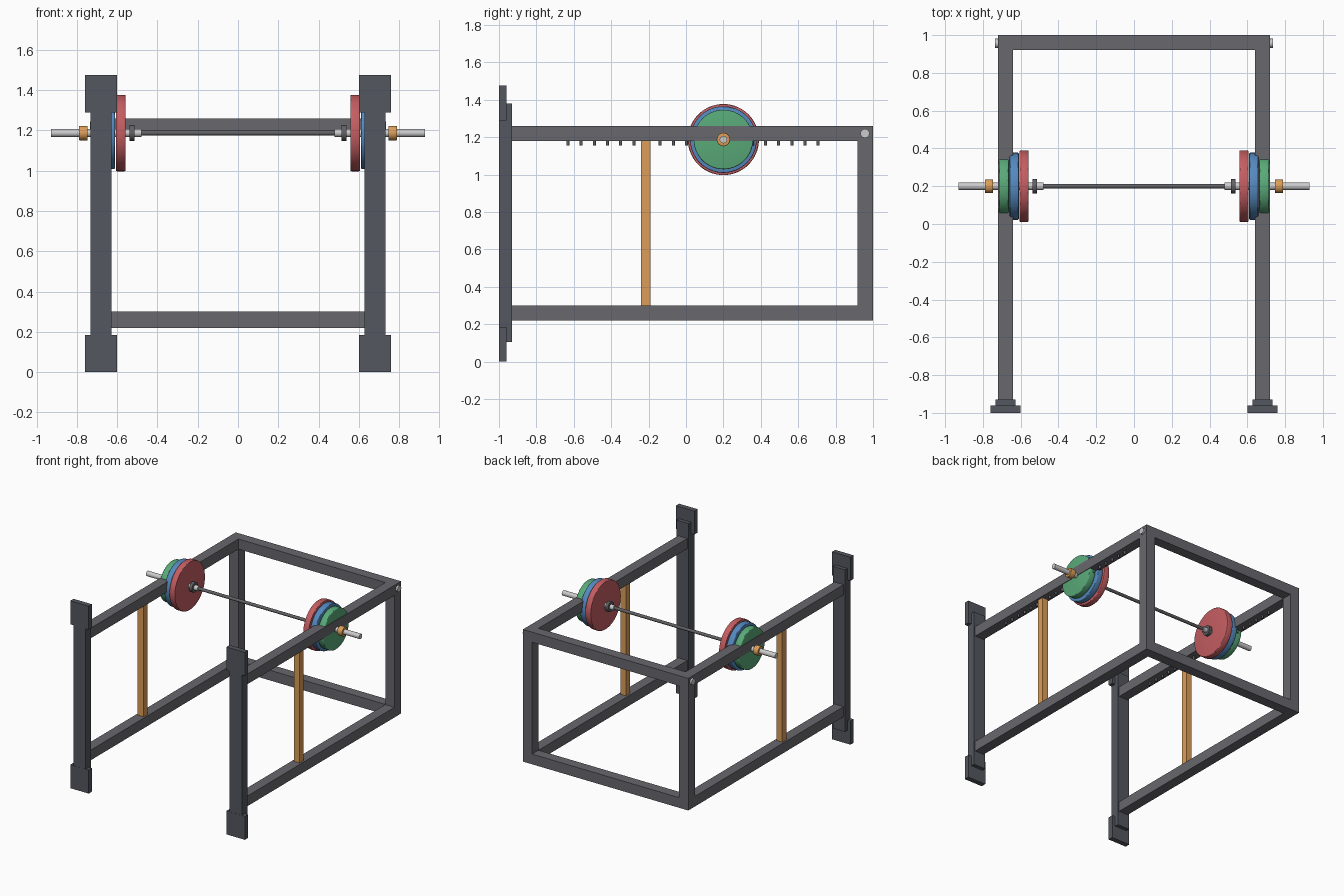
import bpy, bmesh
from math import pi
from mathutils import Matrix

if "Cube" in bpy.data.objects:
    bpy.data.objects.remove(bpy.data.objects["Cube"])


def mat(name, r, g, b):
    m = bpy.data.materials.new(name)
    m.diffuse_color = (r, g, b, 1)
    m.use_nodes = True
    m.node_tree.nodes["Principled BSDF"].inputs["Base Color"].default_value = m.diffuse_color
    return m


FRAME = mat("frame_grey", .14, .14, .155)
DARK = mat("dark_grey", .09, .095, .115)
STEEL = mat("steel", .55, .55, .56)
SHAFT = mat("shaft_grey", .12, .12, .13)
ORANGE = mat("orange", .72, .34, .1)
RED = mat("red", .55, .11, .12)
BLUE = mat("blue", .09, .25, .52)
GREEN = mat("green", .1, .4, .19)


def finish(name, bm, m):
    me = bpy.data.meshes.new(name)
    bmesh.ops.recalc_face_normals(bm, faces=bm.faces)
    bm.to_mesh(me)
    bm.free()
    ob = bpy.data.objects.new(name, me)
    bpy.context.collection.objects.link(ob)
    me.materials.append(m)
    return ob


def box(name, x, y, z, m):
    """Box from (min, max) pairs."""
    bm = bmesh.new()
    bmesh.ops.create_cube(bm, size=1)
    for v in bm.verts:
        v.co = [(a + b) / 2 + c * (b - a) for (a, b), c in zip((x, y, z), v.co)]
    return finish(name, bm, m)


def rod(name, x0, x1, r, m, y=.2, z=1.187, bevel=0, seg=48):
    """Cylinder lying along x, optionally with rounded rims."""
    bm = bmesh.new()
    bmesh.ops.create_cone(bm, cap_ends=True, segments=seg, radius1=r, radius2=r, depth=abs(x1 - x0),
                          matrix=Matrix.Translation(((x0 + x1) / 2, y, z)) @ Matrix.Rotation(pi / 2, 4, 'Y'))
    if bevel:
        rims = [e for e in bm.edges if any(len(f.verts) > 4 for f in e.link_faces)]
        bmesh.ops.bevel(bm, geom=rims, offset=bevel, segments=3, profile=.5, affect='EDGES')
    ob = finish(name, bm, m)
    bpy.context.view_layer.objects.active = ob
    ob.select_set(True)
    bpy.ops.object.shade_smooth_by_angle()
    ob.select_set(False)
    return ob


for side, s in (("left", -1), ("right", 1)):
    def xs(c, w):
        return (s * c - w / 2, s * c + w / 2)

    # front wall post with end plates
    box(side + "_wall_post", xs(.68, .105), (-.999, -.93), (.105, 1.38), DARK)
    box(side + "_foot_plate", xs(.68, .16), (-1, -.96), (0, .185), DARK)
    box(side + "_head_plate", xs(.68, .16), (-1, -.96), (1.29, 1.475), DARK)
    # side frame
    box(side + "_top_rail", xs(.68, .08), (-.94, 1), (1.18, 1.26), FRAME)
    box(side + "_bottom_rail", xs(.68, .08), (-.94, 1), (.22, .30), FRAME)
    box(side + "_rear_post", xs(.68, .08), (.918, 1), (.30, 1.18), FRAME)
    box(side + "_orange_strut", xs(.68, .05), (-.24, -.19), (.30, 1.18), ORANGE)
    rod(side + "_corner_bolt", s * .70, s * .735, .024, STEEL, y=.957, z=1.22, seg=24)

    # row of adjustment pegs under the top rail
    bm = bmesh.new()
    for i in range(20):
        bmesh.ops.create_cone(bm, cap_ends=True, segments=12, radius1=.008, radius2=.008, depth=.035,
                              matrix=Matrix.Translation((s * .68, -.631 + i * .0704, 1.1725)))
    finish(side + "_adjustment_pegs", bm, SHAFT)

    # barbell end
    rod(side + "_sleeve", s * .48, s * .928, .02, STEEL, seg=32)
    rod(side + "_inner_collar", s * .514, s * .538, .039, SHAFT, seg=32)
    rod(side + "_red_plate", s * .558, s * .606, .19, RED, bevel=.006, seg=64)
    rod(side + "_blue_plate", s * .61, s * .658, .178, BLUE, bevel=.006, seg=64)
    rod(side + "_green_plate", s * .663, s * .716, .156 + .003, GREEN, bevel=.006, seg=64)
    rod(side + "_clip", s * .746, s * .79, .036, ORANGE, bevel=.003, seg=32)

# rear crossbeams and bar
box("top_crossbeam", (-.64, .64), (.92, 1), (1.18, 1.26), FRAME)
box("bottom_crossbeam", (-.64, .64), (.92, 1), (.22, .30), FRAME)
rod("bar_shaft", -.49, .49, .012, SHAFT, seg=24)
